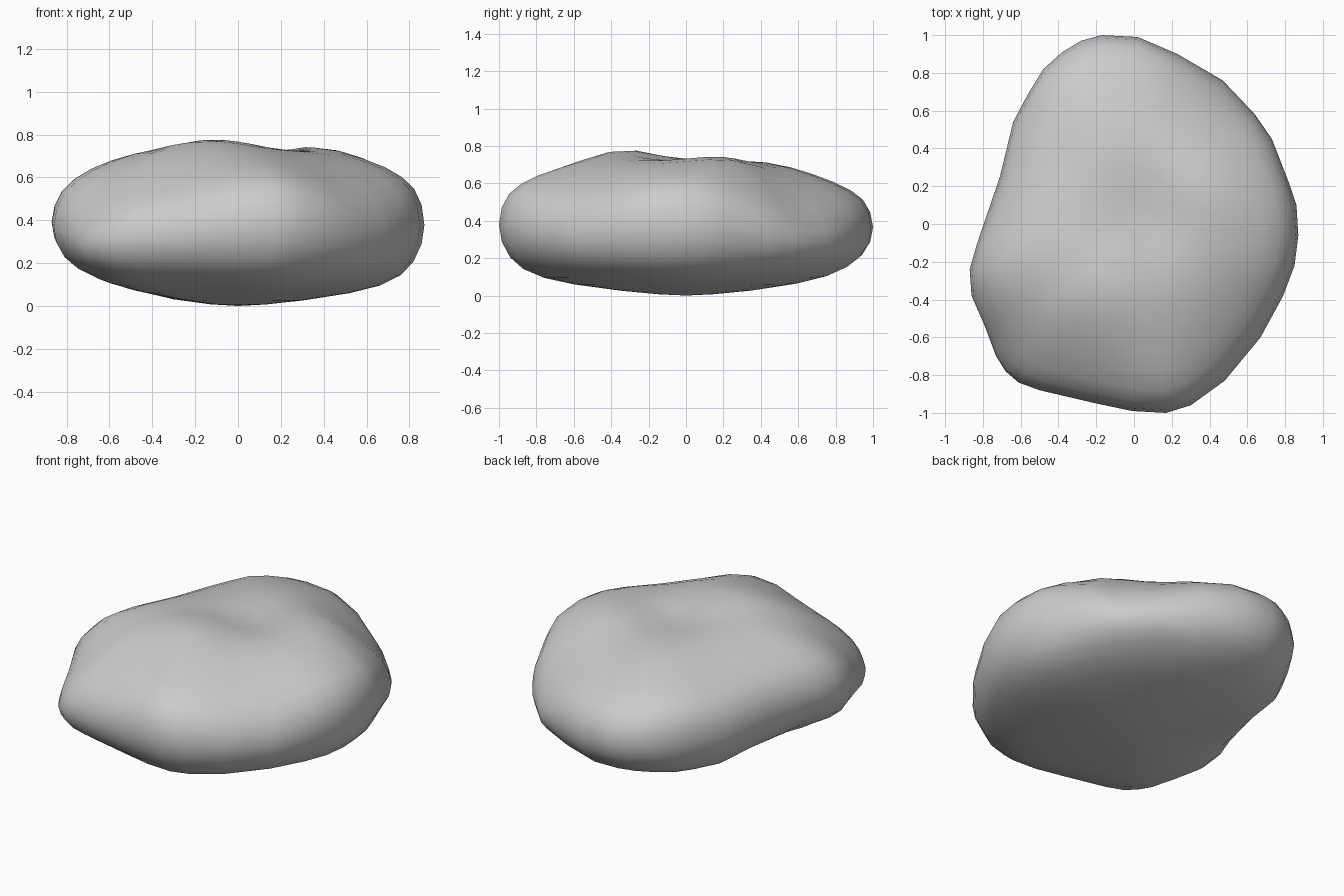
import bpy, bmesh, math

# Widest outline of the boulder seen from above
outline = [(-0.17, 1.0), (0.02, 0.99), (0.23, 0.9), (0.47, 0.76), (0.64, 0.58),
           (0.73, 0.45), (0.82, 0.22), (0.86, 0.1), (0.87, -0.06), (0.85, -0.22),
           (0.79, -0.38), (0.67, -0.6), (0.48, -0.83), (0.3, -0.96), (0.17, -1.0),
           (-0.01, -0.99), (-0.2, -0.95), (-0.5, -0.88), (-0.61, -0.84),
           (-0.68, -0.78), (-0.73, -0.7), (-0.79, -0.54), (-0.86, -0.38),
           (-0.87, -0.24), (-0.83, -0.1), (-0.71, 0.25), (-0.64, 0.54),
           (-0.56, 0.69), (-0.48, 0.82), (-0.38, 0.91), (-0.28, 0.97)]

# Cross-section from underside to crown: (share of outline, height)
profile = [(0.15, 0.007), (0.35, 0.026), (0.6, 0.06), (0.76, 0.095),
           (0.87, 0.142), (0.94, 0.205), (0.985, 0.29), (1.0, 0.38),
           (0.985, 0.475), (0.945, 0.55), (0.88, 0.605), (0.79, 0.65),
           (0.68, 0.685), (0.56, 0.71), (0.43, 0.725), (0.3, 0.73), (0.15, 0.73)]

# Swells and dents of the upper face: x, y, radius, height
top_bumps = [(-0.12, -0.33, 0.25, 0.05), (0.40, 0.25, 0.24, 0.045),
             (0.08, 0.04, 0.20, -0.035), (0.62, -0.65, 0.32, -0.08),
             (-0.74, -0.74, 0.30, -0.14), (-0.30, -0.88, 0.24, -0.06),
             (-0.55, 0.40, 0.30, -0.04), (0.58, 0.70, 0.38, -0.16),
             (-0.1, 0.85, 0.3, -0.04), (-0.85, -0.1, 0.25, -0.01)]
# Bevelled flanks of the underside
under_bumps = [(-0.85, -0.02, 0.33, 0.09), (-0.2, 0.9, 0.3, 0.02)]


def relief(x, y, bumps):
    return sum(h * math.exp(-((x - a) ** 2 + (y - b) ** 2) / (r * r))
               for a, b, r, h in bumps)


bm = bmesh.new()
rings = []
for share, z in profile:
    w = min(1, max(0, (z - 0.15) / 0.35))
    ring = []
    for px, py in outline:
        x, y = px * share, py * share
        dz = w * relief(x, y, top_bumps) + (1 - w) * relief(x, y, under_bumps)
        ring.append(bm.verts.new((x, y, z + dz)))
    rings.append(ring)

# Skin between the rings
n = len(outline)
for low, high in zip(rings, rings[1:]):
    for i in range(n):
        j = (i + 1) % n
        bm.faces.new((low[i], low[j], high[j], high[i]))

# Close underside and crown
base = bm.verts.new((0, 0, 0))
crown = bm.verts.new((0, 0, 0.73 + relief(0, 0, top_bumps)))
for i in range(n):
    j = (i + 1) % n
    bm.faces.new((base, rings[0][j], rings[0][i]))
    bm.faces.new((crown, rings[-1][i], rings[-1][j]))

bmesh.ops.recalc_face_normals(bm, faces=bm.faces)
for f in bm.faces:
    f.smooth = True
mesh = bpy.data.meshes.new("boulder")
bm.to_mesh(mesh)
bm.free()
boulder = bpy.data.objects.new("boulder", mesh)
bpy.context.collection.objects.link(boulder)
